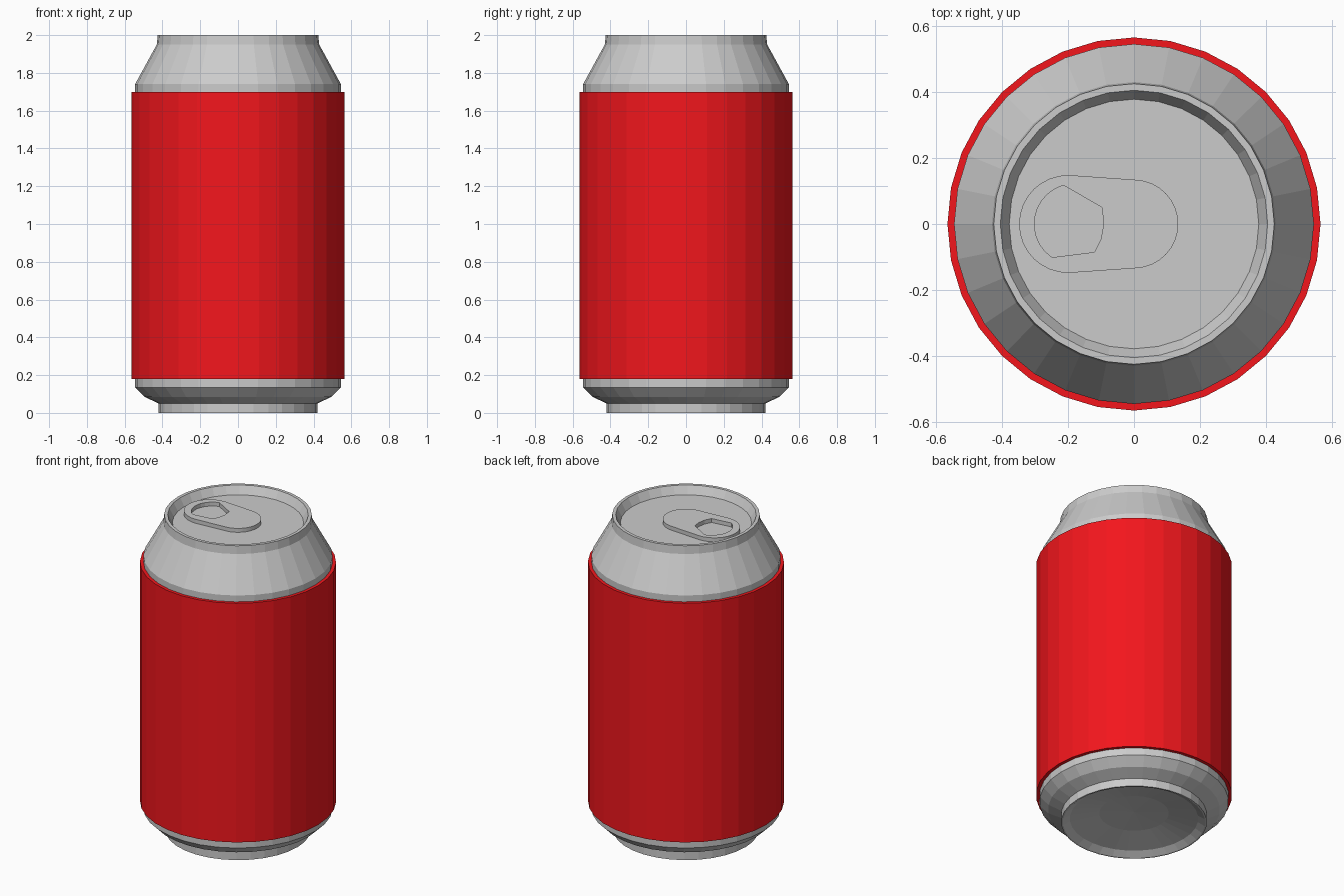
import bpy
import bmesh
from math import cos, sin, radians, tau

if "Cube" in bpy.data.objects:
    bpy.data.objects.remove(bpy.data.objects["Cube"])

SIDES = 32


def lathe(name, profile, closed=False):
    """Revolve (radius, z) points around z; radius 0 becomes a single pole."""
    bm = bmesh.new()
    rings = []
    for r, z in profile:
        if r == 0:
            rings.append([bm.verts.new((0, 0, z))] * SIDES)
        else:
            rings.append([bm.verts.new((r * cos(tau * i / SIDES), r * sin(tau * i / SIDES), z))
                          for i in range(SIDES)])
    pairs = list(zip(rings, rings[1:]))
    if closed:
        pairs.append((rings[-1], rings[0]))
    for a, b in pairs:
        for i in range(SIDES):
            j = (i + 1) % SIDES
            quad = list(dict.fromkeys((a[i], a[j], b[j], b[i])))
            bm.faces.new(quad)
    bmesh.ops.recalc_face_normals(bm, faces=bm.faces)
    mesh = bpy.data.meshes.new(name)
    bm.to_mesh(mesh)
    bm.free()
    obj = bpy.data.objects.new(name, mesh)
    bpy.context.collection.objects.link(obj)
    return obj


def arc(cx, r, start, end, steps):
    """Points on a circle centred at (cx, 0)."""
    return [(cx + r * cos(radians(start + (end - start) * i / steps)),
             r * sin(radians(start + (end - start) * i / steps))) for i in range(steps + 1)]


def plate(name, outlines, z0, z1):
    """Flat plate from closed outlines; inner outlines become holes."""
    curve = bpy.data.curves.new(name, 'CURVE')
    curve.dimensions = '2D'
    curve.fill_mode = 'BOTH'
    curve.extrude = (z1 - z0) / 2
    for pts in outlines:
        spline = curve.splines.new('POLY')
        spline.points.add(len(pts) - 1)
        for p, (x, y) in zip(spline.points, pts):
            p.co = (x, y, 0, 1)
        spline.use_cyclic_u = True
    temp = bpy.data.objects.new(name + "_outline", curve)
    bpy.context.collection.objects.link(temp)
    bpy.context.view_layer.update()
    mesh = bpy.data.meshes.new_from_object(temp.evaluated_get(bpy.context.evaluated_depsgraph_get()))
    bpy.data.objects.remove(temp)
    for poly in mesh.polygons:
        poly.use_smooth = False
    obj = bpy.data.objects.new(name, mesh)
    obj.location.z = (z0 + z1) / 2
    bpy.context.collection.objects.link(obj)
    return obj


# Metal can: domed underside, foot, body, shoulder, rim and recessed lid
lathe("can_body", [
    (0, 0.07), (0.2, 0.06), (0.37, 0.025), (0.41, 0), (0.42, 0), (0.42, 0.05),
    (0.495, 0.085), (0.545, 0.135), (0.545, 1.74), (0.43, 1.95), (0.425, 2.0),
    (0.405, 2.0), (0.378, 1.95), (0, 1.95)])

# Coloured sleeve around the body
sleeve = lathe("sleeve", [(0.545, 0.18), (0.565, 0.18), (0.565, 1.7), (0.545, 1.7)], closed=True)
red = bpy.data.materials.new("red")
red.diffuse_color = (0.9, 0.008, 0.012, 1)
red.use_nodes = True
red.node_tree.nodes["Principled BSDF"].inputs["Base Color"].default_value = red.diffuse_color
sleeve.data.materials.append(red)

# Pull tab with finger hole
tab_outline = arc(0, 0.134, -88, 88, 16) + arc(-0.2, 0.148, 88, 272, 16)
hole_outline = arc(-0.18, 0.122, 106, 236, 10) + [
    (-0.12, -0.085), (-0.1, -0.045), (-0.092, 0), (-0.097, 0.05)]
plate("pull_tab", [tab_outline, hole_outline], 1.949, 1.975)
